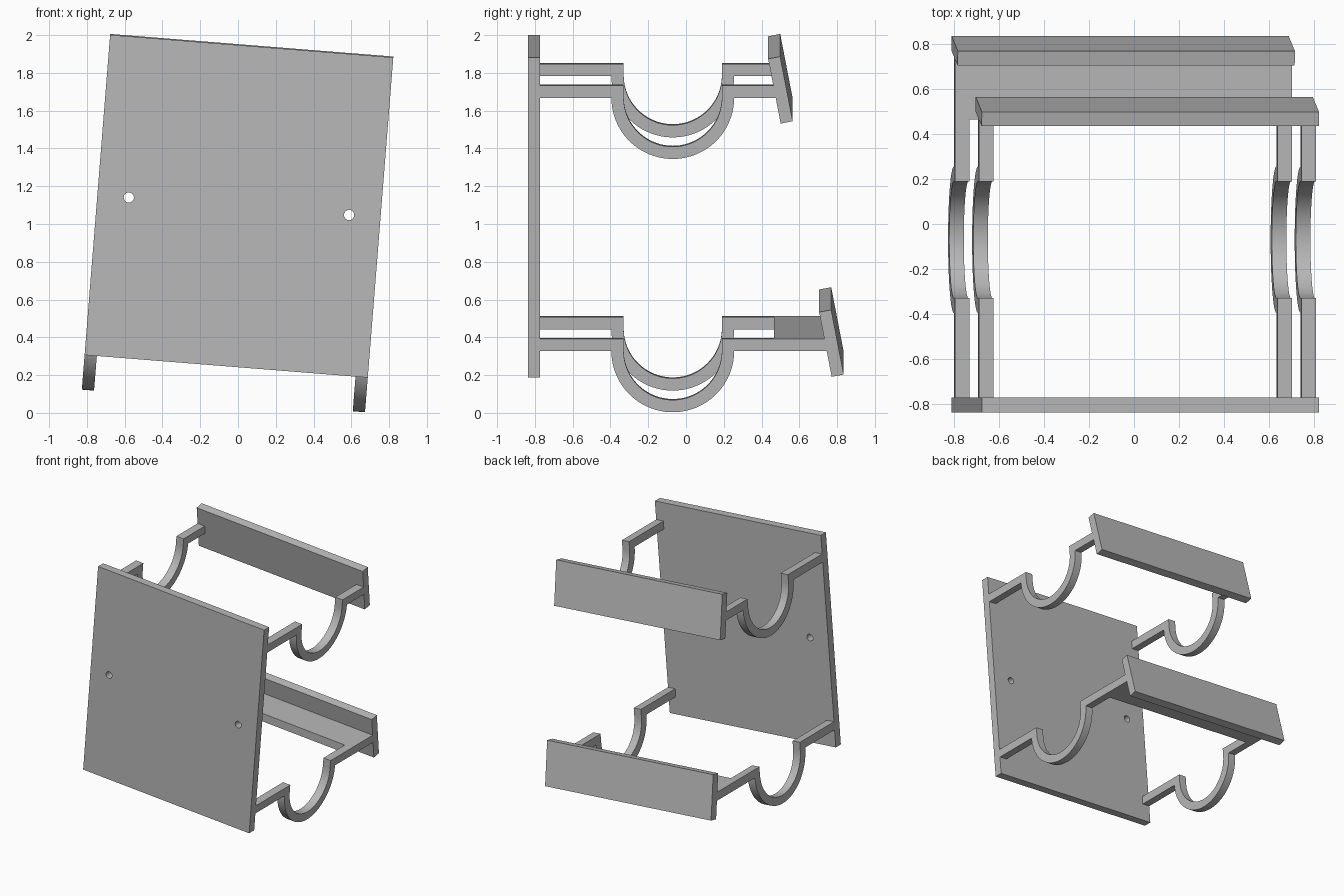
import bpy, bmesh, math
from mathutils import Matrix

cube = bpy.data.objects.get("Cube")
if cube:
    bpy.data.objects.remove(cube, do_unlink=True)

grey = bpy.data.materials.new("plain_grey")
grey.use_nodes = True
grey.diffuse_color = (0.48, 0.48, 0.48, 1)
grey.node_tree.nodes["Principled BSDF"].inputs["Base Color"].default_value = (0.48, 0.48, 0.48, 1)

# The whole bracket leans sideways a little
LEAN = Matrix.Translation((0.005, 0, 1.094)) @ Matrix.Rotation(math.radians(4.56), 4, 'Y')
HALF = 0.752      # half of the bracket width
T = 0.065         # common thickness
ARC_Y, R_OUT = -0.07, 0.325
R_IN = R_OUT - T


def finish(name, bm, local=Matrix()):
    bmesh.ops.recalc_face_normals(bm, faces=bm.faces)
    mesh = bpy.data.meshes.new(name)
    bm.to_mesh(mesh)
    bm.free()
    mesh.materials.append(grey)
    obj = bpy.data.objects.new(name, mesh)
    bpy.context.collection.objects.link(obj)
    obj.matrix_world = LEAN @ local
    return obj


def activate(obj):
    bpy.ops.object.select_all(action='DESELECT')
    obj.select_set(True)
    bpy.context.view_layer.objects.active = obj


def box(name, size, centre, tilt=0):
    bm = bmesh.new()
    bmesh.ops.create_cube(bm, size=1)
    bmesh.ops.scale(bm, vec=size, verts=bm.verts)
    return finish(name, bm, Matrix.Translation(centre) @ Matrix.Rotation(tilt, 4, 'X'))


def arc(radius, z, steps=48):
    return [(ARC_Y - radius * math.cos(math.pi * i / steps),
             z - radius * math.sin(math.pi * i / steps)) for i in range(steps + 1)]


def strap(name, x, z, y_end):
    """Flat bar that dips into a half-round cradle; z is its underside."""
    y_start, top = -0.78, z + T
    outline = [(y_start, z)] + arc(R_OUT, z) + [(y_end, z), (y_end, top), (ARC_Y + R_IN, top)]
    outline += arc(R_IN, z)[::-1] + [(ARC_Y - R_IN, top), (y_start, top)]
    bm = bmesh.new()
    face = bm.faces.new([bm.verts.new((x, y, v)) for y, v in outline])
    side = bmesh.ops.extrude_face_region(bm, geom=[face])["geom"]
    bmesh.ops.translate(bm, vec=(T, 0, 0), verts=[g for g in side if isinstance(g, bmesh.types.BMVert)])
    activate(finish(name, bm))
    bpy.ops.object.shade_smooth_by_angle(angle=math.radians(30))


# Front plate with two screw holes
plate = box("front_plate", (2 * HALF, T, 1.70), (0, -0.805, 0))
bm = bmesh.new()
for x in (-0.585, 0.585):
    bmesh.ops.create_cone(bm, cap_ends=True, segments=32, radius1=0.027, radius2=0.027, depth=0.3,
                          matrix=Matrix.Translation((x, -0.805, 0)) @ Matrix.Rotation(math.pi / 2, 4, 'X'))
cutter = finish("hole_cutter", bm)
cutter.hide_render = True
cut = plate.modifiers.new("holes", 'BOOLEAN')
cut.object = cutter
cut.operation = 'DIFFERENCE'
cut.solver = 'EXACT'
activate(plate)
bpy.ops.object.modifier_apply(modifier=cut.name)
bpy.data.objects.remove(cutter, do_unlink=True)

# Two levels of cradle straps, each ending at a tilted lip
for level, z, lip_y, lip_z in (("upper", 0.636, 0.50, 0.677), ("lower", -0.709, 0.77, -0.668)):
    for side, x in (("left", HALF - T), ("right", -HALF)):
        strap(f"{level}_{side}_strap", x, z, lip_y - 0.02)
    box(f"{level}_back_lip", (2 * HALF, T, 0.35), (0, lip_y, lip_z), math.radians(10.9))

# Shelf joining the lower straps in front of the lip
box("lower_shelf", (2 * (HALF - T), 0.285, T), (0, 0.6075, -0.709 + T / 2))
